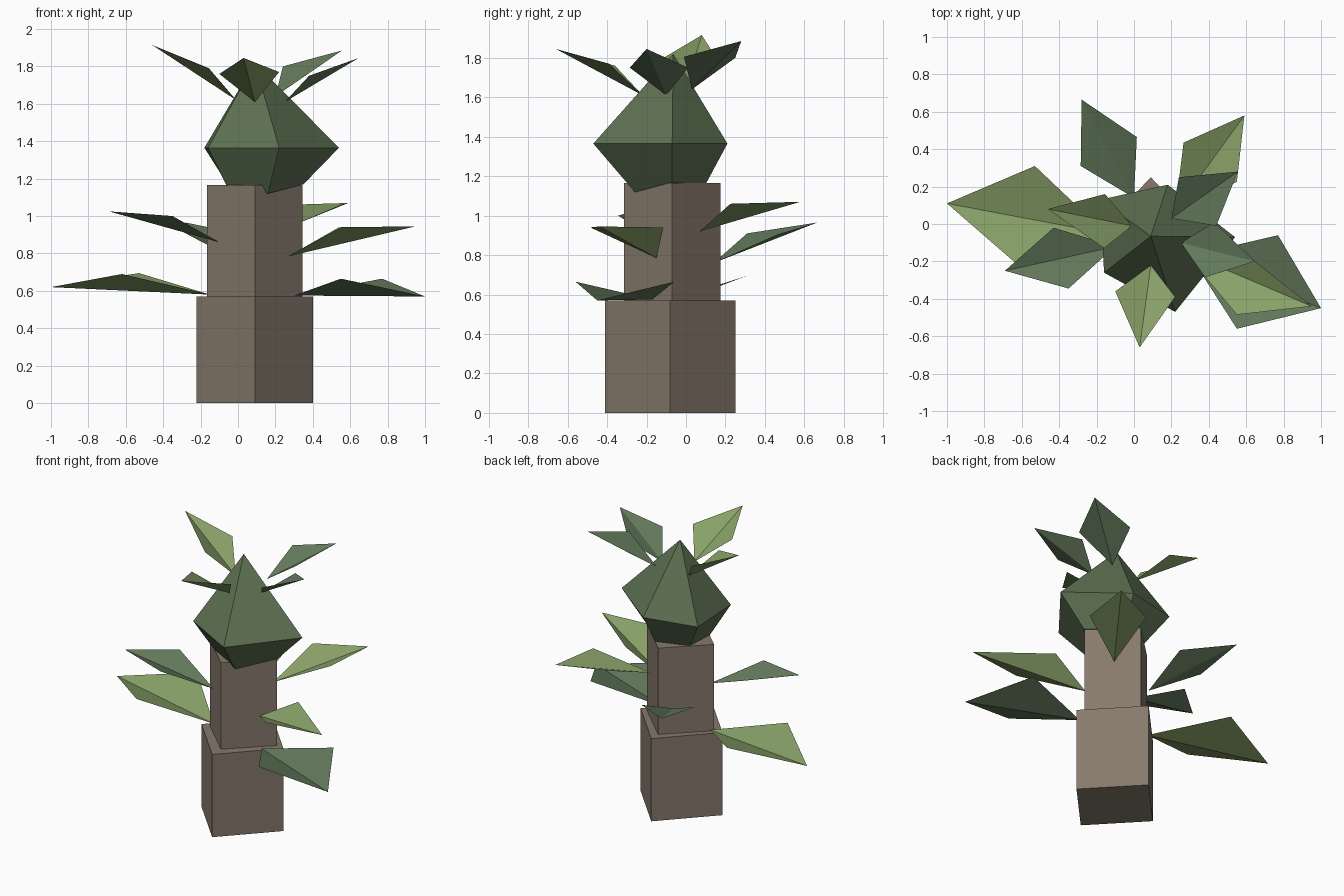
import bpy, math


def material(name, rgb):
    m = bpy.data.materials.new(name)
    m.diffuse_color = (*rgb, 1)
    return m


BARK = material("bark", (0.24, 0.195, 0.15))
CROWN = material("crown_green", (0.11, 0.165, 0.085))
LIGHT = material("light_leaf", (0.25, 0.36, 0.14))
DEEP = material("deep_leaf", (0.13, 0.20, 0.11))


def mesh_object(name, verts, faces, mat):
    me = bpy.data.meshes.new(name)
    me.from_pydata(verts, [], faces)
    me.materials.append(mat)
    ob = bpy.data.objects.new(name, me)
    bpy.context.collection.objects.link(ob)
    return ob


# trunk: two stacked square blocks, corner towards the front
def trunk_block(name, rx, ry, cy, z0, z1):
    verts = [(0.09 + rx * math.cos(i * math.pi / 2), cy + ry * math.sin(i * math.pi / 2), z)
             for z in (z0, z1) for i in range(4)]
    sides = [(i, (i + 1) % 4, (i + 1) % 4 + 4, i + 4) for i in range(4)]
    mesh_object(name, verts, sides + [(3, 2, 1, 0), (4, 5, 6, 7)], BARK)


trunk_block("lower_trunk", 0.312, 0.33, -0.08, 0, 0.57)
trunk_block("upper_trunk", 0.255, 0.245, -0.07, 0.57, 1.165)

# crown: irregular five-sided bulb with a pointed top
belt = [(0.54, -0.07), (0.22, -0.47), (-0.16, -0.26), (-0.18, 0.13), (0.18, 0.21)]
foot = [(0.35, -0.07, 1.17), (0.16, -0.26, 1.12), (-0.06, -0.17, 1.16),
        (-0.05, 0.03, 1.16), (0.16, 0.10, 1.16)]
verts = foot + [(x, y, 1.365) for x, y in belt] + [(0.09, -0.065, 1.82)]
faces = [(4, 3, 2, 1, 0)[::-1]]
for i in range(5):
    j = (i + 1) % 5
    faces += [(j, i, i + 5, j + 5), (j + 5, i + 5, 10)]
mesh_object("crown", verts, faces, CROWN)

# leaves: folded kites given by base, one side, tip, other side
leaves = [
    ("low_left_leaf", LIGHT, (-.15, -.05, .58), (-.62, -.22, .69), (-1, .11, .62), (-.53, .31, .695)),
    ("low_right_leaf", DEEP, (.30, -.17, .575), (.55, -.56, .665), (1, -.45, .57), (.77, -.06, .665)),
    ("mid_left_leaf", DEEP, (-.10, -.12, .86), (-.35, -.345, 1.0), (-.69, -.25, 1.025), (-.43, -.02, 1.005)),
    ("mid_back_leaf", DEEP, (.00, .14, .76), (.015, .465, .905), (-.28, .665, .965), (-.285, .31, .91)),
    ("mid_back_right_leaf", LIGHT, (.22, .07, .92), (.55, .225, 1.06), (.59, .58, 1.07), (.265, .435, 1.06)),
    ("mid_right_leaf", LIGHT, (.27, -.15, .785), (.55, -.485, .94), (.95, -.44, .945), (.54, -.115, .94)),
    ("top_left_leaf", LIGHT, (-.01, -.01, 1.62), (-.16, -.13, 1.79), (-.46, .08, 1.915), (-.155, .16, 1.79)),
    ("top_back_leaf", DEEP, (.20, .03, 1.64), (.44, -.01, 1.805), (.555, .28, 1.885), (.24, .25, 1.80)),
    ("top_right_leaf", DEEP, (.25, -.10, 1.61), (.38, -.285, 1.75), (.645, -.20, 1.845), (.43, .01, 1.75)),
    ("top_front_leaf", LIGHT, (.09, -.22, 1.61), (.22, -.39, 1.77), (.03, -.66, 1.845), (-.10, -.36, 1.76)),
]
for name, mat, *pts in leaves:
    mesh_object(name, pts, [(0, 1, 2), (0, 2, 3)], mat)
